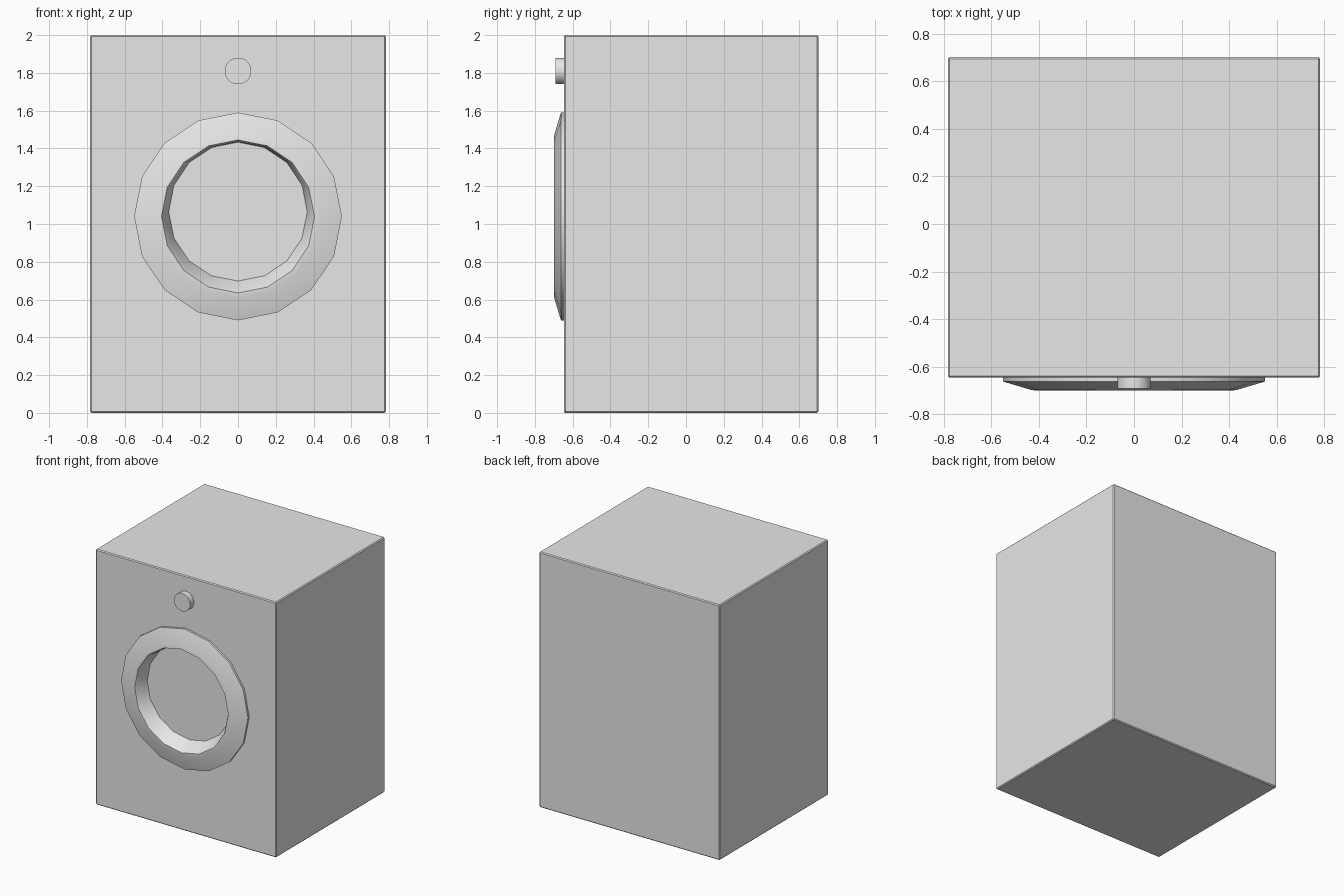
import bpy, bmesh, math

cube = bpy.data.objects.get("Cube")
if cube:
    bpy.data.objects.remove(cube, do_unlink=True)

grey = bpy.data.materials.new("light_grey")
grey.use_nodes = True
grey.diffuse_color = (0.8, 0.8, 0.8, 1)
grey.node_tree.nodes["Principled BSDF"].inputs["Base Color"].default_value = grey.diffuse_color


def add_object(name, bm):
    bmesh.ops.recalc_face_normals(bm, faces=bm.faces)
    mesh = bpy.data.meshes.new(name)
    bm.to_mesh(mesh)
    bm.free()
    mesh.materials.append(grey)
    obj = bpy.data.objects.new(name, mesh)
    bpy.context.collection.objects.link(obj)
    return obj


def turned(name, rings, sides, cap_first=False):
    """Loft circles given as (radius, y, centre z) along the y axis."""
    bm = bmesh.new()
    loops = []
    for radius, y, cz in rings:
        angles = [2 * math.pi * i / sides for i in range(sides)]
        loops.append([bm.verts.new((radius * math.sin(a), y, cz + radius * math.cos(a)))
                      for a in angles])
    for a, b in zip(loops, loops[1:]):
        for i in range(sides):
            j = (i + 1) % sides
            bm.faces.new((a[i], a[j], b[j], b[i]))
    bm.faces.new(loops[-1])
    if cap_first:
        bm.faces.new(loops[0])
    return add_object(name, bm)


def smooth(obj, degrees):
    bpy.ops.object.select_all(action="DESELECT")
    obj.select_set(True)
    bpy.context.view_layer.objects.active = obj
    bpy.ops.object.shade_smooth_by_angle(angle=math.radians(degrees))


# Cabinet with finely bevelled edges
bm = bmesh.new()
bmesh.ops.create_cube(bm, size=1)
for v in bm.verts:
    v.co = (v.co.x * 1.565, v.co.y * 1.347 + 0.0275, v.co.z * 2 + 1)
bmesh.ops.bevel(bm, geom=bm.edges[:], offset=0.007, segments=1, affect="EDGES")
cabinet = add_object("cabinet", bm)

# Shallow pocket behind the door
cutter = turned("door_pocket_cutter", [(0.45, -0.8, 1.04), (0.45, -0.58, 1.04)], 16, True)
cutter.hide_render = True
cutter.hide_viewport = True
cut = cabinet.modifiers.new("door_pocket", "BOOLEAN")
cut.operation = "DIFFERENCE"
cut.solver = "EXACT"
cut.object = cutter

# Door ring running inward to its flat window
door = turned("door", [
    (0.55, -0.64, 1.04),
    (0.55, -0.662, 1.04),
    (0.43, -0.698, 1.04),
    (0.405, -0.70, 1.04),
    (0.39, -0.675, 1.045),
    (0.367, -0.60, 1.065),
], 16)
smooth(door, 55)

# Control knob
knob = turned("knob", [(0.07, -0.64, 1.81), (0.07, -0.692, 1.81)], 32, True)
smooth(knob, 30)
